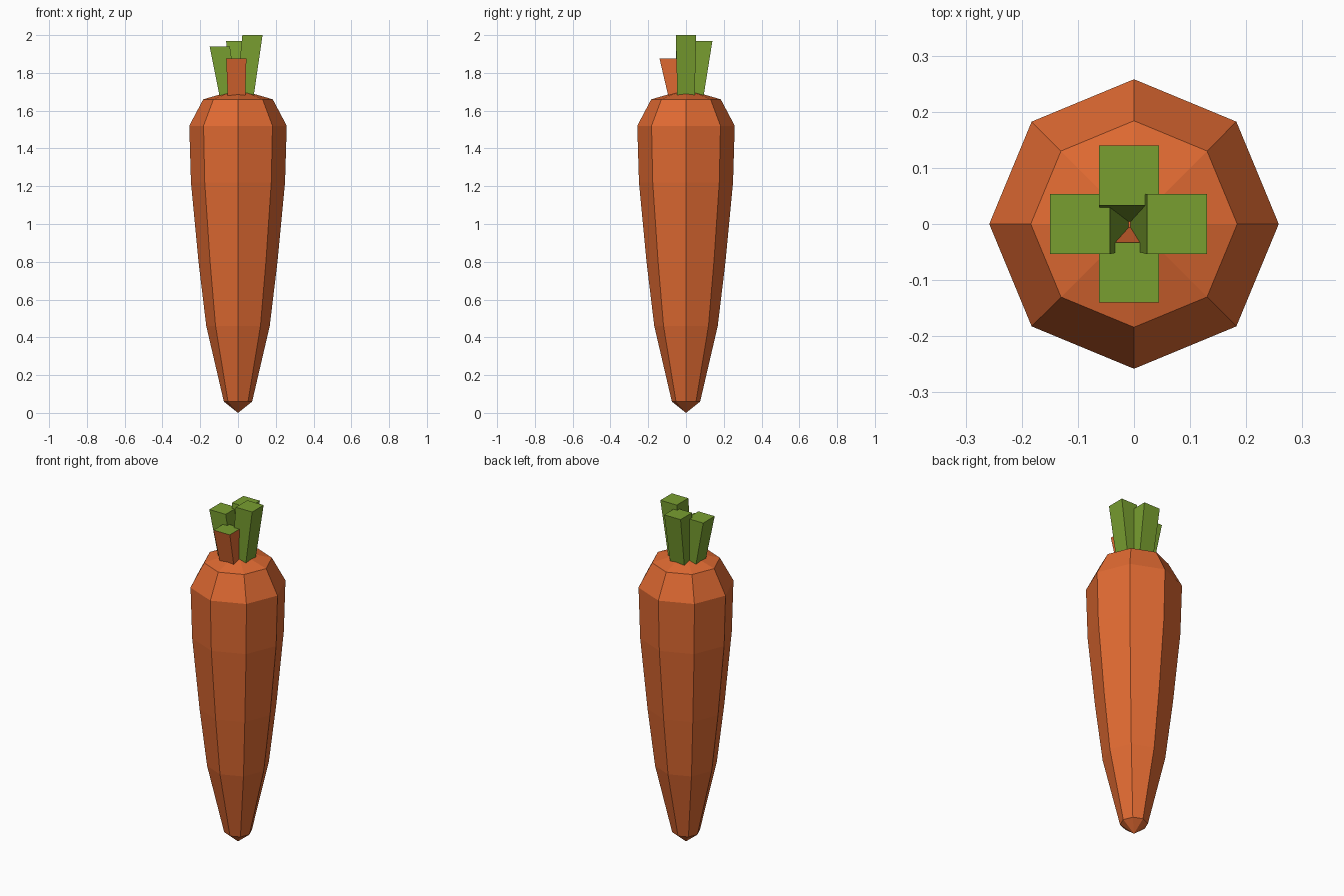
import bpy, bmesh, math

if "Cube" in bpy.data.objects:
    bpy.data.objects.remove(bpy.data.objects["Cube"])


def material(name, rgb):
    # sRGB 0-255 to linear
    lin = [((c / 255 + 0.055) / 1.055) ** 2.4 for c in rgb]
    m = bpy.data.materials.new(name)
    m.diffuse_color = (*lin, 1)
    m.use_nodes = True
    m.node_tree.nodes["Principled BSDF"].inputs["Base Color"].default_value = m.diffuse_color
    return m


orange = material("carrot orange", (224, 106, 50))
green = material("leaf green", (121, 159, 48))


def finish(bm, name, mats):
    bmesh.ops.recalc_face_normals(bm, faces=bm.faces)
    me = bpy.data.meshes.new(name)
    bm.to_mesh(me)
    bm.free()
    for m in mats:
        me.materials.append(m)
    ob = bpy.data.objects.new(name, me)
    bpy.context.collection.objects.link(ob)
    return ob


# Carrot root: eight-sided profile (radius, height), closed by a tip and a crown
SIDES = 8
profile = [(0.075, 0.06), (0.168, 0.46), (0.209, 0.80), (0.249, 1.22),
           (0.258, 1.52), (0.184, 1.66)]
bm = bmesh.new()
rings = [[bm.verts.new((r * math.cos(i * math.tau / SIDES),
                        r * math.sin(i * math.tau / SIDES), z))
          for i in range(SIDES)] for r, z in profile]
tip = bm.verts.new((0, 0, 0))
crown = bm.verts.new((0, 0, 1.713))
for i in range(SIDES):
    j = (i + 1) % SIDES
    for a, b in zip(rings, rings[1:]):
        bm.faces.new((a[i], a[j], b[j], b[i]))
    bm.faces.new((tip, rings[0][j], rings[0][i]))
    bm.faces.new((rings[-1][i], rings[-1][j], crown))
finish(bm, "carrot_root", [orange])


# Leaf stalks: square bars leaning outward and widening to the top
def stalk(name, bottom, top, height, side_is_orange=False):
    bm = bmesh.new()
    bmesh.ops.create_cube(bm, size=1)
    for v in bm.verts:
        up = v.co.z > 0
        c, w = (top, 0.107) if up else (bottom, 0.092)
        v.co = (c[0] + v.co.x * w, c[1] + v.co.y * w, height if up else 1.67)
    if side_is_orange:
        bm.normal_update()
        for f in bm.faces:
            f.material_index = 0 if f.normal.z > 0.7 else 1
    finish(bm, name, [green, orange] if side_is_orange else [green])


stalk("left_stalk", (-0.050, 0.0), (-0.0965, 0.0), 1.94)
stalk("right_stalk", (0.036, 0.0), (0.0765, 0.0), 2.0)
stalk("back_stalk", (-0.008, 0.046), (-0.009, 0.0865), 1.97)
stalk("front_stalk", (-0.008, -0.046), (-0.009, -0.0865), 1.875, True)
